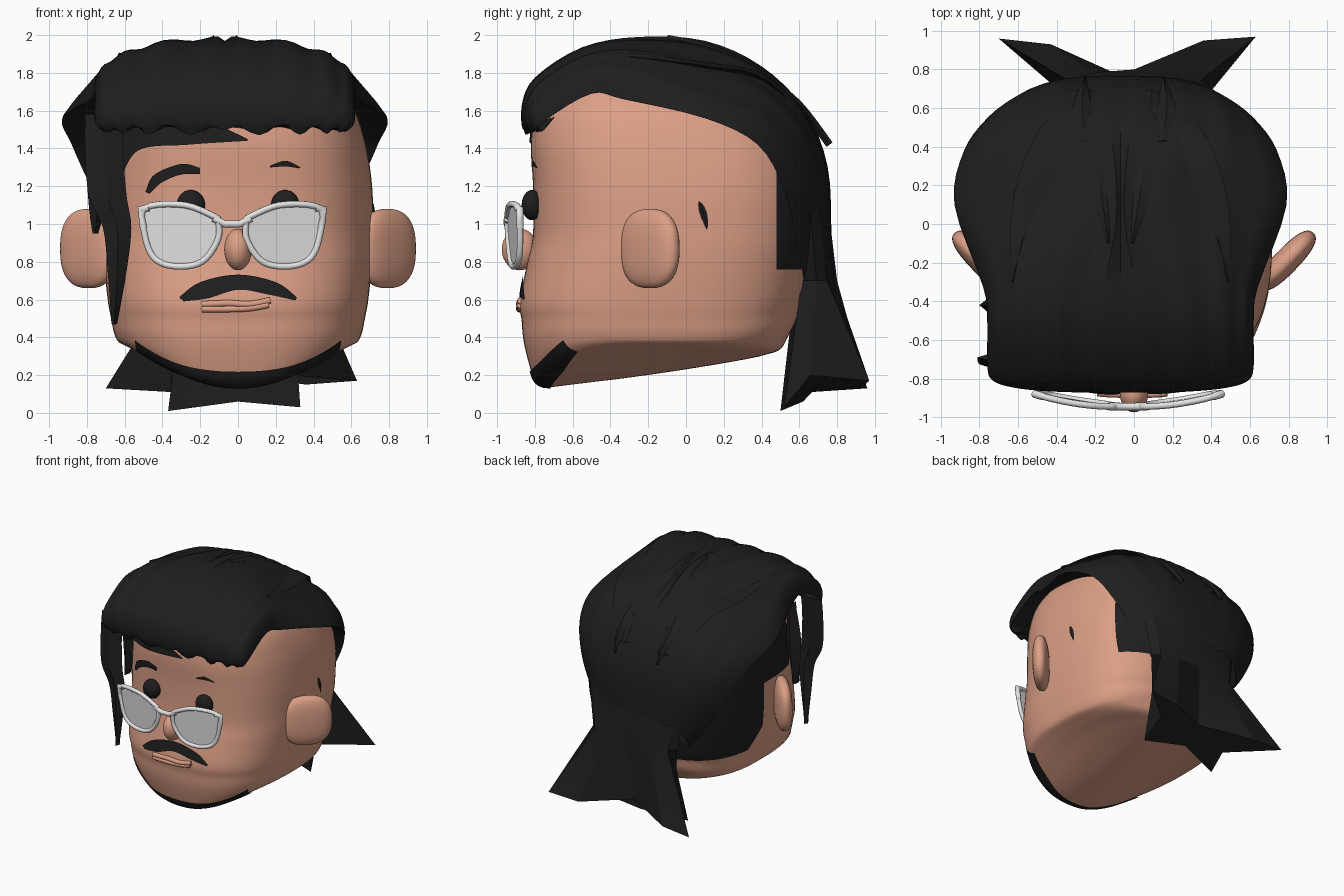
import bpy, bmesh, math
from mathutils import Vector
from mathutils.bvhtree import BVHTree

cube = bpy.data.objects.get("Cube")
if cube:
    bpy.data.objects.remove(cube)


def material(name, color):
    m = bpy.data.materials.new(name)
    m.use_nodes = True
    m.diffuse_color = (*color, 1)
    bsdf = next(n for n in m.node_tree.nodes if n.type == 'BSDF_PRINCIPLED')
    bsdf.inputs["Base Color"].default_value = (*color, 1)
    bsdf.inputs["Roughness"].default_value = 0.6
    return m


SKIN = material("skin", (0.72, 0.35, 0.24))
HAIR = material("charcoal_hair", (0.013, 0.013, 0.013))
FRAME = material("light_grey_frame", (0.78, 0.78, 0.78))
LENS = material("grey_lens", (0.77, 0.77, 0.77))


def spline(rows, n):
    """Catmull-Rom through rows of numbers, n steps per span."""
    out = []
    for i in range(len(rows) - 1):
        a, b = rows[max(i - 1, 0)], rows[i]
        c, d = rows[i + 1], rows[min(i + 2, len(rows) - 1)]
        for k in range(n):
            t = k / n
            out.append([q + t / 2 * (r - p + t * (2*p - 5*q + 4*r - s + t * (3*(q - r) + s - p)))
                        for p, q, r, s in zip(a, b, c, d)])
    return out + [list(rows[-1])]


def build(name, bm, mats, angle=35):
    bmesh.ops.recalc_face_normals(bm, faces=bm.faces)
    me = bpy.data.meshes.new(name)
    bm.to_mesh(me)
    bm.free()
    ob = bpy.data.objects.new(name, me)
    bpy.context.collection.objects.link(ob)
    for m in mats:
        me.materials.append(m)
    bpy.ops.object.select_all(action='DESELECT')
    ob.select_set(True)
    bpy.context.view_layer.objects.active = ob
    bpy.ops.object.shade_smooth_by_angle(angle=math.radians(angle))
    return ob


def loft(rings, closed=True):
    bm = bmesh.new()
    vs = [[bm.verts.new(p) for p in r] for r in rings]
    n = len(vs[0])
    for a, b in zip(vs, vs[1:]):
        for i in range(n if closed else n - 1):
            j = (i + 1) % n
            bm.faces.new((a[i], a[j], b[j], b[i]))
    if closed:
        bm.faces.new(vs[0])
        bm.faces.new(vs[-1])
    return bm


def spow(v, p):
    return math.copysign(abs(v) ** p, v)


# Head: rounded sections (z, half width, front y, back y, centre tilt, side lift)
sections = [(.15, .04, -.64, -.40, .12, .2), (.153, .2, -.72, .25, .14, .2),
            (.165, .4, -.76, .42, .14, .2), (.195, .55, -.8, .5, .13, .165),
            (.28, .625, -.83, .54, .11, .09), (.4, .655, -.86, .58, .07, .02),
            (.5, .672, -.87, .6, .05, 0), (.6, .69, -.88, .63, .03, 0), (.8, .71, -.84, .67, .01, 0),
            (.95, .715, -.81, .69, 0, 0), (1.2, .71, -.81, .7, 0, 0), (1.45, .67, -.82, .66, 0, 0),
            (1.65, .59, -.77, .55, 0, 0), (1.8, .42, -.6, .36, 0, 0), (1.86, .05, -.2, 0, 0, 0)]
rings = []
for z, w, yf, yb, tilt, rise in spline(sections, 7):
    ring = []
    for i in range(112):
        a = math.tau * i / 112
        x = w * spow(math.cos(a), .73)
        y = (yf + yb) / 2 + (yb - yf) / 2 * spow(math.sin(a), .73)
        u = min((x / .62) ** 2, 1)
        ring.append((x, y, z + tilt * (y + .6) * (1 - u) + rise * u))
    rings.append(ring)
bm = loft(rings)
bmesh.ops.recalc_face_normals(bm, faces=bm.faces)
HEAD_BVH = BVHTree.FromBMesh(bm)
# Close-cropped hair on the back and right side of the scalp, cut along straight hairlines
for co, no in (((0, .48, 0), (0, 1, 0)), ((0, -.04, 0), (0, 1, 0)), ((0, -.45, 0), (0, 1, 0)),
               ((0, 0, .76), (0, 0, 1)), ((0, 0, .55), (0, 0, 1)), ((0, 0, 1.08), (0, 0, 1)),
               ((0, 0, .67), (0, 1, 1))):
    bmesh.ops.bisect_plane(bm, geom=bm.verts[:] + bm.edges[:] + bm.faces[:], dist=1e-5,
                           plane_co=co, plane_no=no)
for f in bm.faces:
    x, y, z = f.calc_center_median()
    if x < .05:
        dark = (y > -.45 and z > 1.08) or (y > -.04 and z > .55 and y + z > .67)
    else:
        dark = y > .48 and z > .76
    f.material_index = int(dark or z > 1.74)
build("head", bm, [SKIN, HAIR])


def on_face(x, z, lift, slope=0):
    """Point on the head found by a ray from the front, rising by slope."""
    ray = Vector((0, 1, slope))
    hit = HEAD_BVH.ray_cast(Vector((x, -.75, z)) - ray * 2, ray.normalized())
    if hit[0] is None:
        hit = HEAD_BVH.find_nearest(Vector((x, -.7, z)))
    return hit[0] + hit[1].normalized() * lift


def strip(name, upper, lower, slope=0, lift=.008):
    """Thin patch lying on the face between two front outlines with equal point counts."""
    up, lo = spline(upper, 10), spline(lower, 10)
    rows = [[on_face(*(Vector(u).lerp(Vector(l), k / 6)), lift, slope) for u, l in zip(up, lo)]
            for k in range(7)]
    build(name, loft(rows, closed=False), [HAIR])


strip("moustache", [(-.31, .61), (-.2, .69), (0, .73), (.2, .69), (.31, .61)],
      [(-.285, .59), (-.16, .605), (0, .65), (.16, .625), (.3, .595)])
strip("chin_beard", [(-.54, .335), (-.3, .275), (0, .255), (.3, .275), (.54, .335)],
      [(-.53, .24), (-.3, .165), (0, .12), (.3, .165), (.53, .24)], .5)
strip("right_eyebrow", [(-.485, 1.17), (-.44, 1.26), (-.3, 1.318), (-.2, 1.298)],
      [(-.465, 1.16), (-.4, 1.22), (-.3, 1.262), (-.2, 1.265)])
strip("left_eyebrow", [(.17, 1.31), (.25, 1.335), (.33, 1.3)],
      [(.17, 1.3), (.25, 1.305), (.32, 1.295)])
strip("under_fringe", [(-.6, 1.6), (-.45, 1.6), (-.2, 1.56), (.05, 1.45)],
      [(-.62, 1.22), (-.52, 1.39), (-.25, 1.42), (.05, 1.44)])


def blob(name, loc, radii, mat, turn=0, p=1.0):
    """Rounded ellipsoid; p below one makes it boxier."""
    bm = bmesh.new()
    bmesh.ops.create_uvsphere(bm, u_segments=32, v_segments=20, radius=1)
    for v in bm.verts:
        v.co = Vector([spow(c, p) * r for c, r in zip(v.co, radii)])
    ob = build(name, bm, [mat], 60)
    ob.location, ob.rotation_euler = loc, (0, 0, turn)


# Nose, eyes and ears
blob("nose", (0, -.88, .865), (.073, .095, .11), SKIN)
for side, tag in ((1, "left"), (-1, "right")):
    blob(tag + "_eye", (side * .25, -.815, 1.1), (.075, .055, .08), HAIR)
    blob(tag + "_ear", (side * .79, -.19, .87), (.2, .065, .21), SKIN, side * math.radians(46), .8)


def tube(name, pts, radius, mat, cyclic=False):
    cu = bpy.data.curves.new(name, 'CURVE')
    cu.dimensions = '3D'
    cu.bevel_depth, cu.bevel_resolution, cu.use_fill_caps = radius, 3, True
    sp = cu.splines.new('POLY')
    sp.points.add(len(pts) - 1)
    for q, p in zip(sp.points, pts):
        q.co = (*p, 1)
    sp.use_cyclic_u = cyclic
    cu.materials.append(mat)
    bpy.context.collection.objects.link(bpy.data.objects.new(name, cu))


# Lips
for tag, line in (("upper_lip", [(-.19, .575), (-.05, .58), (.06, .575), (.17, .595)]),
                  ("lower_lip", [(-.19, .55), (-.05, .55), (.06, .555), (.16, .572)])):
    tube(tag, [on_face(x, z, .002) for x, z in spline(line, 6)], .018, SKIN)


# Glasses: curved frame outline, flat lenses, bridge and end pieces
def on_glasses(x, z):
    return (x - .03, -.94 + .3 * x * x - .06 * (z - .9), z)


outline = [(.075, 1.03), (.25, 1.1), (.46, 1.085), (.465, .95), (.415, .82), (.3, .775),
           (.16, .8), (.075, .92), (.075, 1.03)]
for side, tag in ((1, "left"), (-1, "right")):
    pts = [on_glasses(side * x, z) for x, z in spline(outline, 5)[:-1]]
    tube(tag + "_frame", pts, .017, FRAME, True)
    bm = bmesh.new()
    bm.faces.new([bm.verts.new(p) for p in pts])
    build(tag + "_lens", bm, [LENS])
    tube(tag + "_end_piece", [on_glasses(side * x, z) for x, z in
                              ((.44, 1.085), (.485, 1.08), (.47, .98))], .02, FRAME)
tube("bridge", [on_glasses(x, z) for x, z in ((-.1, 1.03), (-.04, 1.0), (.04, 1.0), (.1, 1.03))],
     .02, FRAME)

# Swept hair: arches (top y, top z, edge y, edge z, half width, roundness) from fringe to nape
arches = [(-.74, 1.56, -.7, 1.56, .55, .75), (-.85, 1.5, -.76, 1.49, .62, .75),
          (-.87, 1.62, -.78, 1.51, .67, .7), (-.8, 1.77, -.73, 1.56, .69, .68),
          (-.55, 1.93, -.5, 1.69, .69, .7), (-.25, 1.985, -.33, 1.66, .71, .85),
          (.1, 1.965, .1, 1.56, .86, 1.4), (.4, 1.83, .38, 1.42, .81, 1.1),
          (.63, 1.6, .52, 1.18, .7, .8), (.75, 1.3, .58, .92, .55, .7),
          (.77, .95, .62, .72, .4, .7)]
STEPS, ARC = 4, 48
rings = []
for k, (yt, zt, ye, ze, w, p) in enumerate(spline(arches, STEPS)):
    ring = []
    for i in range(ARC + 1):
        t = math.pi * i / ARC
        f = max(math.sin(t), 0) ** p
        x = -.07 + w * spow(math.cos(t), p)
        wave = (.03 if k == STEPS else .012) * math.cos(i * math.pi / 3) * f
        part = -.03 if k > STEPS and i == ARC // 2 else 0
        ring.append((x, ye + (yt - ye) * f, ze + (zt - ze) * f + wave + part))
    tuck = [(-.07 + (q[0] + .07) * .72, q[1], q[2] + .03) for q in (ring[0], ring[-1])]
    rings.append([tuck[0]] + ring + [tuck[1]])
bm = loft(rings, closed=False)
CAP_BVH = BVHTree.FromBMesh(bm)
build("swept_hair", bm, [HAIR], 30)


def lock(name, path, thick=.02):
    """Tapered strand through (x, y, z, half width) points with a diamond section."""
    pts = spline(path, 5)
    rings = []
    for i, (x, y, z, w) in enumerate(pts):
        d = Vector(pts[min(i + 1, len(pts) - 1)][:3]) - Vector(pts[max(i - 1, 0)][:3])
        side = Vector((1, 0, 0))
        up = d.cross(side).normalized() * thick
        c = Vector((x, y, z))
        rings.append([c - side * w, c + up, c + side * w, c - up])
    build(name, loft(rings), [HAIR], 30)


def cap_z(x, y):
    hit = CAP_BVH.ray_cast(Vector((x, y, 3)), Vector((0, 0, -1)))
    return hit[0].z - .004 if hit[0] else 1.4


# Overlapping strands drawn back towards the tail
for s, tag in ((1, "left"), (-1, "right")):
    for part, line in (("inner", [(.06, -.1, .01), (.1, .15, .06), (.14, .45, .08), (.16, .68, .05)]),
                       ("outer", [(.56, -.3, .01), (.46, .1, .1), (.34, .42, .12), (.22, .68, .06)])):
        lock(f"{tag}_{part}_strand", [(s*x - .07, y, cap_z(s*x - .07, y), w) for x, y, w in line])
    lock(tag + "_loose_tip", [(s * .2 - .05, .42, 1.78, .07), (s * .22 - .05, .6, 1.63, .05),
                              (s * .2 - .05, .76, 1.42, .004)])

# Long lock and short sideburn in front of the right ear
lock("right_long_lock", [(-.71, -.69, 1.58, .1), (-.71, -.71, 1.4, .1), (-.69, -.73, 1.15, .1),
                         (-.64, -.73, .98, .075), (-.64, -.72, .75, .05), (-.655, -.7, .47, .015)], .03)
lock("right_sideburn", [(-.72, -.42, 1.62, .03), (-.73, -.42, 1.35, .07), (-.745, -.42, 1.1, .045),
                        (-.755, -.42, .95, .015)], .05)
# Loose wisp behind the left ear
lock("left_wisp", [(.7, .06, 1.14, .005), (.7, .09, 1.06, .025), (.695, .12, .92, .005)], .035)

# Gathered tail flaring into ragged points, listed from the right wing round to the right side
tail_rings = []
angles = [math.radians(a) for a in (150, 120, 90, 60, 30, 0, -45, -90, -135, 180)]
for z, y0, rx, ry in ((1.2, .64, .46, .09), (.95, .67, .44, .1), (.7, .69, .4, .11)):
    tail_rings.append([(rx * math.cos(a), y0 + ry * math.sin(a), z) for a in angles])
tail_rings.append([(-.7, .96, .13), (-.43, .93, .14), (-.03, .75, .2), (.36, .95, .15),
                   (.63, .97, .17), (.28, .66, .2), (.33, .52, .03), (0, .62, .06),
                   (-.37, .5, .01), (-.35, .66, .11)])
build("hair_tail", loft(tail_rings), [HAIR], 20)
